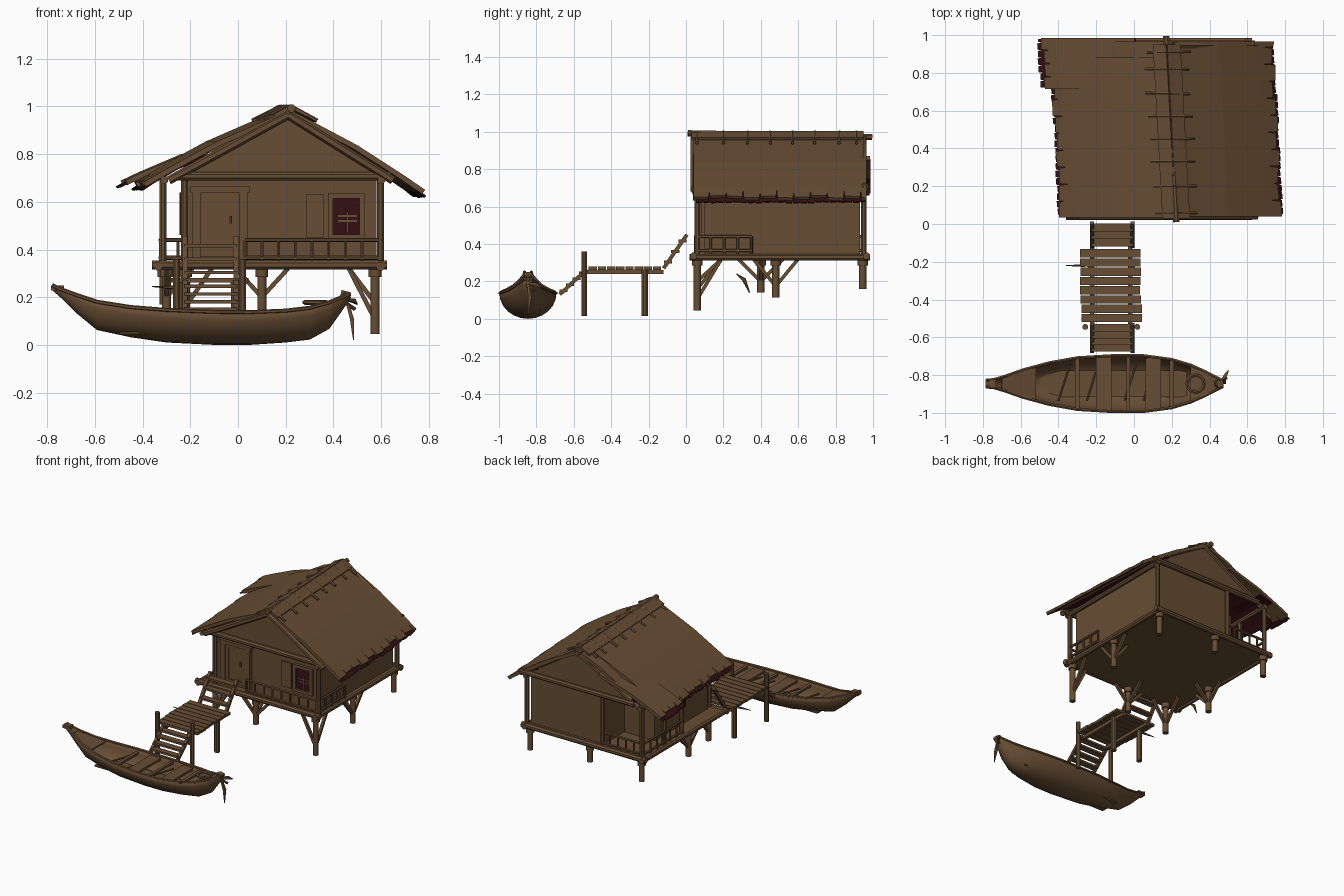
import bpy, bmesh, math, random
from mathutils import Vector

if "Cube" in bpy.data.objects:
    bpy.data.objects.remove(bpy.data.objects["Cube"])
random.seed(4)

def mat(name, c):
    m = bpy.data.materials.new(name)
    m.diffuse_color = (*c, 1)
    m.use_nodes = True
    m.node_tree.nodes["Principled BSDF"].inputs["Base Color"].default_value = m.diffuse_color
    return m
WOOD = mat("weathered brown wood", (0.135, 0.074, 0.034))
DARK = mat("dark maroon", (0.035, 0.005, 0.007))

def make(name, verts, faces, m=WOOD, smooth=False, thick=0):
    me = bpy.data.meshes.new(name)
    me.from_pydata([tuple(v) for v in verts], [], faces)
    bm = bmesh.new(); bm.from_mesh(me)
    bmesh.ops.recalc_face_normals(bm, faces=bm.faces[:])
    bm.to_mesh(me); bm.free()
    if smooth:
        me.shade_smooth()
        me.set_sharp_from_angle(angle=math.radians(40))
    me.materials.append(m)
    o = bpy.data.objects.new(name, me)
    bpy.context.collection.objects.link(o)
    if thick:
        s = o.modifiers.new("thickness", 'SOLIDIFY')
        s.thickness, s.offset = thick, 0
    return o

def prism(name, xz, y0, y1, m=WOOD):
    n = len(xz)
    v = [(x, y0, z) for x, z in xz] + [(x, y1, z) for x, z in xz]
    f = [tuple(range(n)), tuple(range(2*n-1, n-1, -1))]
    f += [(i, (i+1) % n, (i+1) % n+n, i+n) for i in range(n)]
    return make(name, v, f, m)

def box(name, x0, x1, y0, y1, z0, z1, m=WOOD):
    return prism(name, [(x0, z0), (x1, z0), (x1, z1), (x0, z1)], y0, y1, m)

def tube(name, pts, radii, sides=8, m=WOOD):
    pts = [Vector(p) for p in pts]
    if not isinstance(radii, (list, tuple)): radii = [radii]*len(pts)
    v, f = [], []
    for i, p in enumerate(pts):
        d = (pts[min(i+1, len(pts)-1)] - pts[max(i-1, 0)]).normalized()
        a = d.cross(Vector((0, 0, 1)) if abs(d.z) < .9 else Vector((0, 1, 0))).normalized()
        b = a.cross(d)
        for k in range(sides):
            t = 2*math.pi*(k+.5)/sides
            v.append(p + (a*math.cos(t) + b*math.sin(t))*radii[i])
    for i in range(len(pts)-1):
        for k in range(sides):
            k2 = (k+1) % sides
            f.append((i*sides+k, i*sides+k2, (i+1)*sides+k2, (i+1)*sides+k))
    f += [tuple(range(sides)), tuple(range(len(v)-sides, len(v)))]
    return make(name, v, f, m, smooth=sides > 4)

# ---- boat hull: x, half width, sheer height, keel height
BY = -0.845
S = [(-.78, .018, .25, .235), (-.74, .022, .232, .2), (-.68, .04, .21, .14), (-.59, .072, .18, .066),
     (-.45, .11, .158, .036), (-.3, .137, .146, .014), (-.1, .149, .138, .004), (.05, .148, .137, .004),
     (.2, .128, .143, .014), (.3, .098, .155, .026), (.38, .062, .177, .07), (.43, .036, .198, .14), (.47, .016, .214, .2)]
N = 12
v, f = [], []
for x, w, zt, zb in S:
    for k in range(N+1):
        t = math.pi*(k/N-.5)
        v.append((x, BY+w*math.sin(t), zt-(zt-zb)*math.cos(t)))
for i in range(len(S)-1):
    for k in range(N):
        a = i*(N+1)+k
        f.append((a, a+1, a+N+2, a+N+1))
make("boat_hull", v, f, WOOD, True, .008)
def at(x):
    for a, b in zip(S, S[1:]):
        if a[0] <= x <= b[0]:
            t = (x-a[0])/(b[0]-a[0])
            return [a[j]+(b[j]-a[j])*t for j in range(4)]
for s in (-1, 1):
    tube("boat_gunwale", [(x, BY+s*w, zt) for x, w, zt, zb in S], .009, 6)
# boat seats, end decks, ribs and fittings
for x, h in ((-.3, .012), (-.17, .03), (-.13, .012), (-.03, .01), (.09, .03), (.13, .012), (.2, .012)):
    w = at(x)[1]-.006
    box("boat_seat", x-h, x+h, BY-w, BY+w, .112, .128)
for x0, x1 in ((-.7, -.52), (.3, .45)):
    v = []
    for x in (x0, x1):
        _, w, zt, _ = at(x)
        v += [(x, BY-w, zt-.012), (x, BY+w, zt-.012)]
    make("boat_end_deck", v, [(0, 1, 3, 2)], WOOD, False, .012)
for i, x in enumerate((-.4, -.25, -.05, .05)):
    tube("boat_crossbrace", [(x, BY-.09, .1), (x+.06, BY+.1, .1)], .007, 6)
box("boat_floor", -.5, .28, BY-.07, BY+.07, .045, .055)
box("bow_head", -.785, -.73, BY-.022, BY+.022, .228, .25)
tube("coiled_rope", [(.325+.045*math.cos(a*.524), BY+.045*math.sin(a*.524), .178) for a in range(13)], .01, 6)
tube("stern_knob", [(.44, BY, .17), (.455, BY, .225)], .022)
tube("steering_shaft", [(.43, BY, .19), (.49, BY+.03, .15)], .008)
for p in ((.5, BY+.07, .17), (.485, BY+.0, .02)):
    tube("steering_blade", [(.455, BY, .19), ((.47+p[0])/2, (BY+p[1])/2+.01, (.2+p[2])/2), p], [.008, .012, .003], 4)

# ---- dock
for i in range(8):
    y = -.155-i*.049
    d = random.uniform(-.006, .006)
    box("dock_plank", -.282+d, .038+d, y-.022, y+.022, .262, .28)
for x in (-.22, -.02):
    box("dock_joist", x-.012, x+.012, -.53, -.12, .24, .262)
for x in (-.258, .018):
    tube("dock_post", [(x, -.545, .015), (x, -.545, .36)], .016)
    tube("dock_rear_post", [(x+.03*(1 if x < 0 else -1), -.22, .015), (x+.03*(1 if x < 0 else -1), -.22, .262)], .019)
tube("dock_peg", [(-.36, -.22, .245), (-.26, -.22, .24)], [.002, .009], 6)
# ---- two ladders
def ladder(name, y0, z0, y1, z1, n):
    for x in (-.222, -.008):
        tube(name+"_side", [(x, y0, z0), (x, y1, z1)], .014, 4)
    for i in range(n):
        t = (i+.6)/(n+.2)
        y, z = y0+(y1-y0)*t, z0+(z1-z0)*t
        box(name+"_step", -.225, -.005, y-.022, y+.022, z-.007, z+.007)
ladder("upper_ladder", -.12, .27, .005, .45, 3)
ladder("lower_ladder", -.675, .13, -.53, .265, 4)

# ---- stilts with collars and diagonal braces
for x, y, zb in ((.575, .06, .045), (.1, .06, .14), (-.22, .06, .1), (.575, .48, .115), (.575, .945, .16),
                 (-.31, .945, .17), (-.3, .4, .14), (.1, .945, .2)):
    tube("stilt", [(x, y, zb), (x, y, .33)], .02, 10)
    tube("stilt_collar", [(x, y, .285), (x, y, .32)], .028, 10)
    if y < .9:
        for dx in (-.11, .11) if x == .1 else (.11 if x < 0 else -.11,):
            tube("stilt_brace", [(x, y, zb+.06), (x+dx, y, .32)], .013, 4)
        for dy in (-.12, .12) if y > .1 else (.13,):
            tube("stilt_brace", [(x, y, zb+.06), (x, y+dy, .32)], .013, 4)
tube("hanging_root", [(-.25, .27, .24), (-.25, .31, .21), (-.25, .34, .14)], [.003, .011, .003], 6)

# ---- deck and perimeter beams
box("deck", -.335, .6, .04, .96, .322, .345)
for y in (.04, .965):
    tube("deck_beam", [(-.36, y, .335), (.625, y, .335)], .02)
for x in (-.335, .598):
    tube("deck_side_beam", [(x, .02, .33), (x, .985, .33)], .019)

# ---- house body with a porch notch in the back left corner
prism("house_walls", [(-.24, .345), (.58, .345), (.58, .7), (.2, .93), (-.24, .71)], .1, .7)
prism("house_back_room", [(0, .345), (.58, .345), (.58, .7), (.2, .93), (0, .83)], .7, .93)
prism("front_gable", [(-.26, .71), (.62, .71), (.22, .955)], .06, .1)
prism("back_gable", [(-.26, .71), (.62, .71), (.19, .955)], .93, .95)
for y in (.05, .955):
    tube("wall_top_beam", [(-.26, y, .708), (.64, y, .708)], .019)
    for x in (-.29, .65):
        tube("gable_rafter", [(.21, y-.01, .965), (x, y-.01, .69)], .018, 6)
for x in (-.31, .6):
    tube("eave_beam", [(x, .03, .69), (x, .97, .69)], .017)
for x, y in ((-.225, .06), (.597, .06), (.597, .95), (-.315, .95), (-.315, .5), (-.315, .7), (0, .95)):
    tube("wall_post", [(x, y, .33), (x, y, .71)], .016)

# ---- door, window, shutter
box("door_panel", -.15, -.0, .088, .1, .37, .64)
for x in (-.175, .022):
    box("door_jamb", x-.018, x+.018, .075, .1, .345, .66)
box("door_lintel", -.2, .05, .07, .1, .64, .665)
for z in (.38, .63):
    box("door_rail", -.15, 0, .082, .09, z-.012, z+.012)
for x in (-.145, -.008):
    box("door_stile", x-.012, x+.012, .082, .09, .37, .64)
tube("door_handle", [(-.03, .07, .51), (-.03, .07, .54)], .006, 6)
box("window_opening", .398, .512, .093, .102, .455, .62, DARK)
for x in (.388, .52):
    box("window_side", x-.011, x+.011, .08, .1, .445, .635)
for z in (.452, .625):
    box("window_rail", .378, .53, .08, .1, z-.011, z+.011)
for z in (.52, .54):
    box("window_bar", .42, .5, .088, .093, z-.004, z+.004)
box("window_mullion", .456, .464, .086, .093, .47, .56)
box("window_shutter", .285, .36, .088, .1, .45, .63)
box("left_window_opening", -.246, -.238, .35, .5, .46, .64, DARK)

# ---- railings
def railing(name, a, b, n, top=.44):
    for z in (top, .365):
        tube(name+"_rail", [(*a, z), (*b, z)], .009, 6)
    for i in range(n+1):
        x, y = (a[j]+(b[j]-a[j])*i/n for j in (0, 1))
        tube(name+"_baluster", [(x, y, .34), (x, y, top)], .007, 6)
railing("front_railing", (.03, .05), (.59, .05), 8)
railing("right_railing", (.602, .06), (.602, .35), 4)
railing("porch_back_railing", (-.315, .95), (0, .95), 5)
railing("porch_left_railing", (-.325, .5), (-.325, .94), 6)

# ---- thatch sheets with ragged, slit eaves
def sheet(name, top, eave, y0, y1, step, slit, m=WOOD, thick=.022, skew=-.055):
    rows, y = [], y0
    while y < y1-.01:
        e = random.uniform(-.02, .02)
        rows += [(y+.004, e), (min(y+step-.004, y1), e+random.uniform(-.012, .012))]
        if y+step < y1-.01: rows.append((y+step, -slit*random.uniform(.5, 1.2)))
        y += step
    v, f = [], []
    mid = .5
    for yy, e in rows:
        t = 1+e
        for k in (0, mid, .85, t):
            x = top[0]+(eave[0]-top[0])*k
            z = top[1]+(eave[1]-top[1])*k + .018*math.sin(math.pi*min(k, 1))
            v.append((x+skew*yy, yy, z))
    for i in range(len(rows)-1):
        for k in range(3):
            a = i*4+k
            f.append((a, a+1, a+5, a+4))
    make(name, v, f, m, False, thick)
sheet("right_roof", (.22, .975), (.775, .645), .035, .965, .09, .09)
sheet("right_roof_liner", (.56, .758), (.79, .622), .05, .96, .04, .06, DARK, .008)
sheet("left_roof", (.22, .975), (-.385, .675), .03, .885, .09, .08)
sheet("left_roof_liner", (-.1, .795), (-.395, .652), .045, .88, .04, .06, DARK, .008)
sheet("left_roof_back_strip", (.22, .96), (-.1, .8), .87, .975, .1, .0)
sheet("porch_roof", (.06, .86), (-.43, .68), .71, .985, .07, .09)
sheet("porch_roof_liner", (-.2, .75), (-.455, .662), .72, .98, .04, .09, DARK, .008)

# ---- ridge pole, cover boards and pegs
rx = lambda y: .225-.055*y
tube("ridge_pole", [(rx(.01), .01, .992), (rx(.995), .995, .972)], .018)
for s in (-1, 1):
    v = [(rx(y)+s*d, y, z) for y in (.03, .95) for d, z in ((0, .998), (.07, .962))]
    make("ridge_cover", v, [(0, 1, 3, 2)], WOOD, False, .014)
    for y in (.06, .2, .33, .45, .57, .69, .82, .91):
        j = random.uniform(-.012, .012)
        tube("ridge_peg", [(rx(y), y, 1.0), (rx(y)+s*(.115+j), y+j*.3, .94)], .009, 6)
